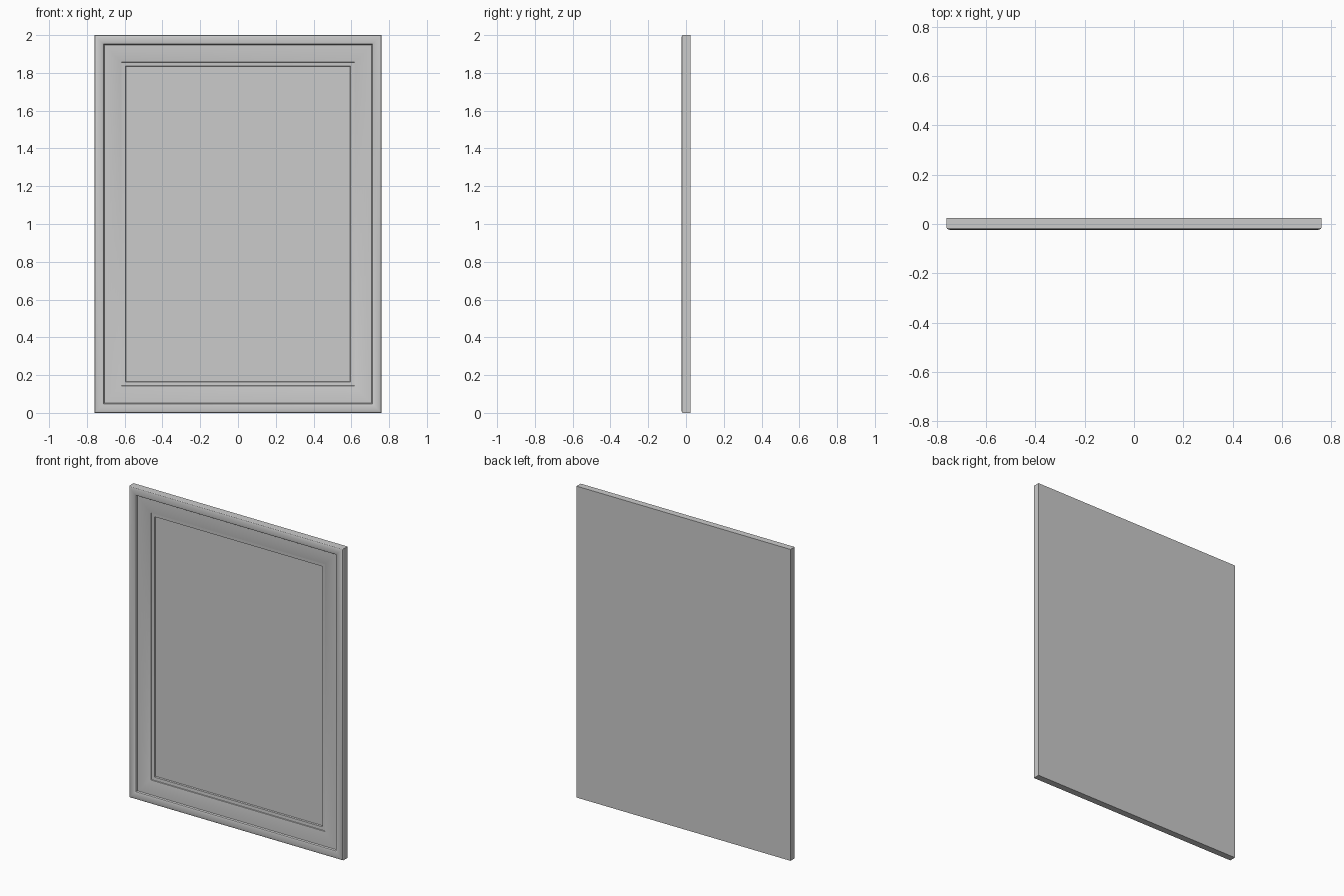
import bpy, bmesh, math

if "Cube" in bpy.data.objects:
    bpy.data.objects.remove(bpy.data.objects["Cube"])

HW, HH, CZ = 0.76, 1.0, 1.0      # half width, half height, centre height
BACK, PANEL_Y = 0.025, 0.012


def rect(bm, inset, y):
    """One rectangular loop of the moulding, inset from the outer edge."""
    w, h = HW - inset, HH - inset
    return [bm.verts.new((sx * w, y, CZ + sz * h))
            for sx, sz in ((-1, -1), (1, -1), (1, 1), (-1, 1))]


def finish(bm, name, smooth):
    bmesh.ops.recalc_face_normals(bm, faces=bm.faces)
    me = bpy.data.meshes.new(name)
    bm.to_mesh(me)
    bm.free()
    ob = bpy.data.objects.new(name, me)
    bpy.context.collection.objects.link(ob)
    bpy.ops.object.select_all(action='DESELECT')
    ob.select_set(True)
    bpy.context.view_layer.objects.active = ob
    if smooth:
        bpy.ops.object.shade_smooth_by_angle(angle=math.radians(30))
    return ob


# Moulding profile: (inset, y) from the back edge to the panel
profile = [(0, BACK), (0, -0.017)]
# rounded outer bead
for i in range(1, 9):
    a = math.pi * (1 - i / 8)
    profile.append((0.025 + 0.025 * math.cos(a), -0.017 - 0.008 * math.sin(a)))
# step, then a rounded slope falling towards the centre
profile.append((0.052, -0.011))
for i in range(1, 9):
    t = i / 8
    profile.append((0.052 + 0.09 * t, -0.011 + 0.009 * t ** 2.2))
# inner lip and drop to the panel
profile += [(0.144, 0.002), (0.164, 0.004), (0.167, PANEL_Y)]

bm = bmesh.new()
rings = [rect(bm, d, y) for d, y in profile]
for a, b in zip(rings, rings[1:]):
    for k in range(4):
        n = (k + 1) % 4
        bm.faces.new((a[k], a[n], b[n], b[k]))
bm.faces.new(rings[0][::-1])      # flat back
finish(bm, "frame_moulding", True)

# Centre panel
bm = bmesh.new()
f = bm.faces.new(rect(bm, 0.167, PANEL_Y))
panel = finish(bm, "centre_panel", False)
if panel.data.polygons[0].normal.y > 0:
    panel.data.flip_normals()
